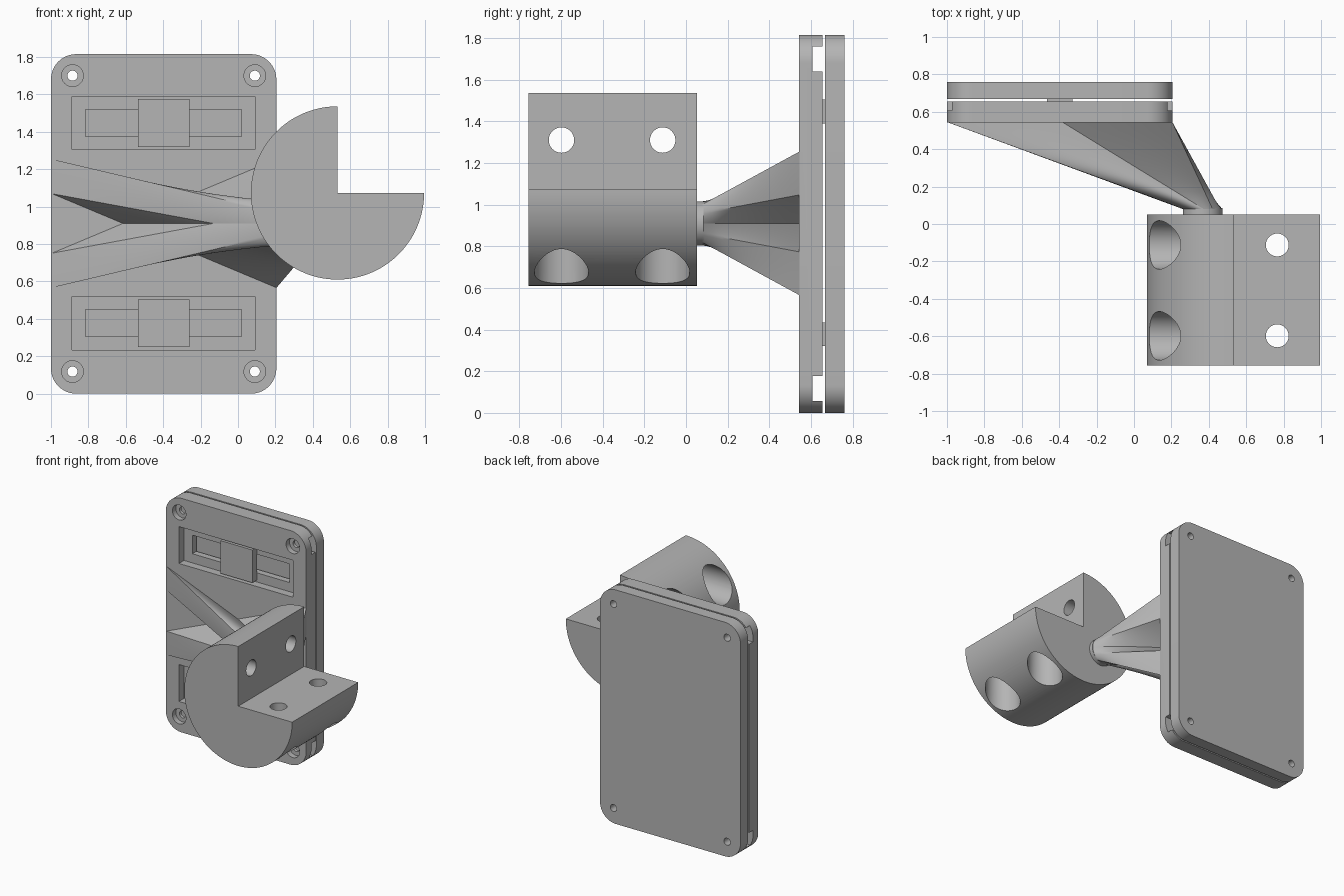
import bpy, bmesh, math
from mathutils import Matrix, Vector

if "Cube" in bpy.data.objects:
    bpy.data.objects.remove(bpy.data.objects["Cube"], do_unlink=True)

GREY = (0.46, 0.46, 0.46, 1)
mat = bpy.data.materials.new("grey plastic")
mat.use_nodes = True
mat.diffuse_color = GREY
mat.node_tree.nodes["Principled BSDF"].inputs["Base Color"].default_value = GREY


def finish(name, bm):
    bmesh.ops.recalc_face_normals(bm, faces=bm.faces)
    mesh = bpy.data.meshes.new(name)
    bm.to_mesh(mesh)
    bm.free()
    mesh.materials.append(mat)
    ob = bpy.data.objects.new(name, mesh)
    bpy.context.collection.objects.link(ob)
    return ob


def extrude_y(name, outline, y0, y1):
    """Prism from an (x, z) outline, running along y."""
    bm = bmesh.new()
    face = bm.faces.new([bm.verts.new((x, y0, z)) for x, z in outline])
    ext = bmesh.ops.extrude_face_region(bm, geom=[face])["geom"]
    verts = [v for v in ext if isinstance(v, bmesh.types.BMVert)]
    bmesh.ops.translate(bm, verts=verts, vec=(0, y1 - y0, 0))
    return finish(name, bm)


def box(name, x0, x1, y0, y1, z0, z1):
    return extrude_y(name, [(x0, z0), (x1, z0), (x1, z1), (x0, z1)], y0, y1)


def rod(name, start, end, radius, segments=48):
    a, b = Vector(start), Vector(end)
    bm = bmesh.new()
    rot = (b - a).to_track_quat('Z', 'Y').to_matrix().to_4x4()
    bmesh.ops.create_cone(bm, cap_ends=True, segments=segments, radius1=radius,
                          radius2=radius, depth=(b - a).length,
                          matrix=Matrix.Translation((a + b) / 2) @ rot)
    return finish(name, bm)


def cut(target, cutters):
    bpy.context.view_layer.objects.active = target
    for c in cutters:
        m = target.modifiers.new("cut", 'BOOLEAN')
        m.operation, m.solver, m.object = 'DIFFERENCE', 'EXACT', c
        bpy.ops.object.modifier_apply(modifier=m.name)
        bpy.data.objects.remove(c, do_unlink=True)


def smooth(ob):
    bpy.ops.object.select_all(action='DESELECT')
    ob.select_set(True)
    bpy.context.view_layer.objects.active = ob
    bpy.ops.object.shade_smooth_by_angle(angle=math.radians(30))


def arc(cx, cz, r, a0, a1, n):
    angles = [math.radians(a0 + (a1 - a0) * i / n) for i in range(n + 1)]
    return [(cx + r * math.cos(a), cz + r * math.sin(a)) for a in angles]


# Plate outline with rounded corners
L, R, H, RAD = -1.0, 0.205, 1.815, 0.135
outline = []
for cx, cz, a in ((R - RAD, H - RAD, 0), (L + RAD, H - RAD, 90),
                  (L + RAD, RAD, 180), (R - RAD, RAD, 270)):
    outline += arc(cx, cz, RAD, a, a + 90, 16)
front_plate = extrude_y("front_plate", outline, 0.543, 0.655)
back_plate = extrude_y("back_plate", outline, 0.667, 0.76)

# Screw holes, counterbores and full width nut channels
for z in (0.118, 1.7):
    cut(front_plate, [box("channel", -1.1, 0.3, 0.608, 0.7, z - 0.06, z + 0.06)])
    for x in (-0.885, 0.09):
        cut(front_plate, [rod("hole", (x, 0.5, z), (x, 0.8, z), 0.027),
                          rod("bore", (x, 0.5, z), (x, 0.585, z), 0.058)])
        cut(back_plate, [rod("hole", (x, 0.5, z), (x, 0.8, z), 0.027)])

# Slotted recesses with sliding blocks
for side, z in (("upper", 1.447), ("lower", 0.377)):
    cut(front_plate, [box("slot", -0.815, 0.02, 0.5, 0.7, z - 0.072, z + 0.072),
                      box("recess", -0.887, 0.09, 0.5, 0.605, z - 0.143, z + 0.143)])
    box(side + "_slider", -0.535, -0.26, 0.548, 0.603, z - 0.127, z + 0.127)
    box(side + "_slider_stem", -0.465, -0.33, 0.602, 0.668, z - 0.057, z + 0.057)
smooth(front_plate)
smooth(back_plate)

# Three-quarter round clamp with bolt holes on both flats
CX, CZ, CR = 0.532, 1.073, 0.463
clamp = extrude_y("clamp_block", arc(CX, CZ, CR, 90, 360, 108) + [(CX, CZ)], -0.757, 0.052)
for y in (-0.598, -0.112):
    cut(clamp, [rod("hole", (0, y, 1.31), (0.8, y, 1.31), 0.061),
                rod("bore", (0, y, 1.31), (0.37, y, 1.31), 0.13),
                rod("hole", (0.766, y, 0.4), (0.766, y, 1.3), 0.061),
                rod("bore", (0.766, y, 0.4), (0.766, y, 0.91), 0.13)])
smooth(clamp)

# Neck and two crossed lofted arms spreading from it to the plate
NX, NZ, NR = 0.367, 0.91, 0.106
smooth(rod("neck", (NX, 0.04, NZ), (NX, 0.085, NZ), NR, 64))


def loft_arm(name, flip):
    """Ruled skin from the neck circle to a slanted bar on the plate."""
    corners = [(L, 0.345, 155), (L, 0.16, 228), (R, -0.345, 300),
               (R, -0.137, 332), (L, 0.345, 515)]
    ring, bar = [], []
    for (xa, za, a), (xb, zb, b) in zip(corners, corners[1:]):
        n = max(8, (b - a) // 4)
        ring += arc(NX, 0, NR, a, b, n)[:-1]
        bar += [(xa + (xb - xa) * i / n, za + (zb - za) * i / n) for i in range(n)]
    bm = bmesh.new()
    rows, steps = [], 10
    for k in range(steps + 1):
        t = k / steps
        rows.append([bm.verts.new((p[0] + (q[0] - p[0]) * t, 0.08 + 0.465 * t,
                                   NZ + flip * (p[1] + (q[1] - p[1]) * t)))
                     for p, q in zip(ring, bar)])
    count = len(ring)
    for lo, hi in zip(rows, rows[1:]):
        for i in range(count):
            j = (i + 1) % count
            bm.faces.new((lo[i], lo[j], hi[j], hi[i]))
    bm.faces.new(rows[0])
    bm.faces.new(rows[-1])
    smooth(finish(name, bm))


loft_arm("falling_arm", 1)
loft_arm("rising_arm", -1)
